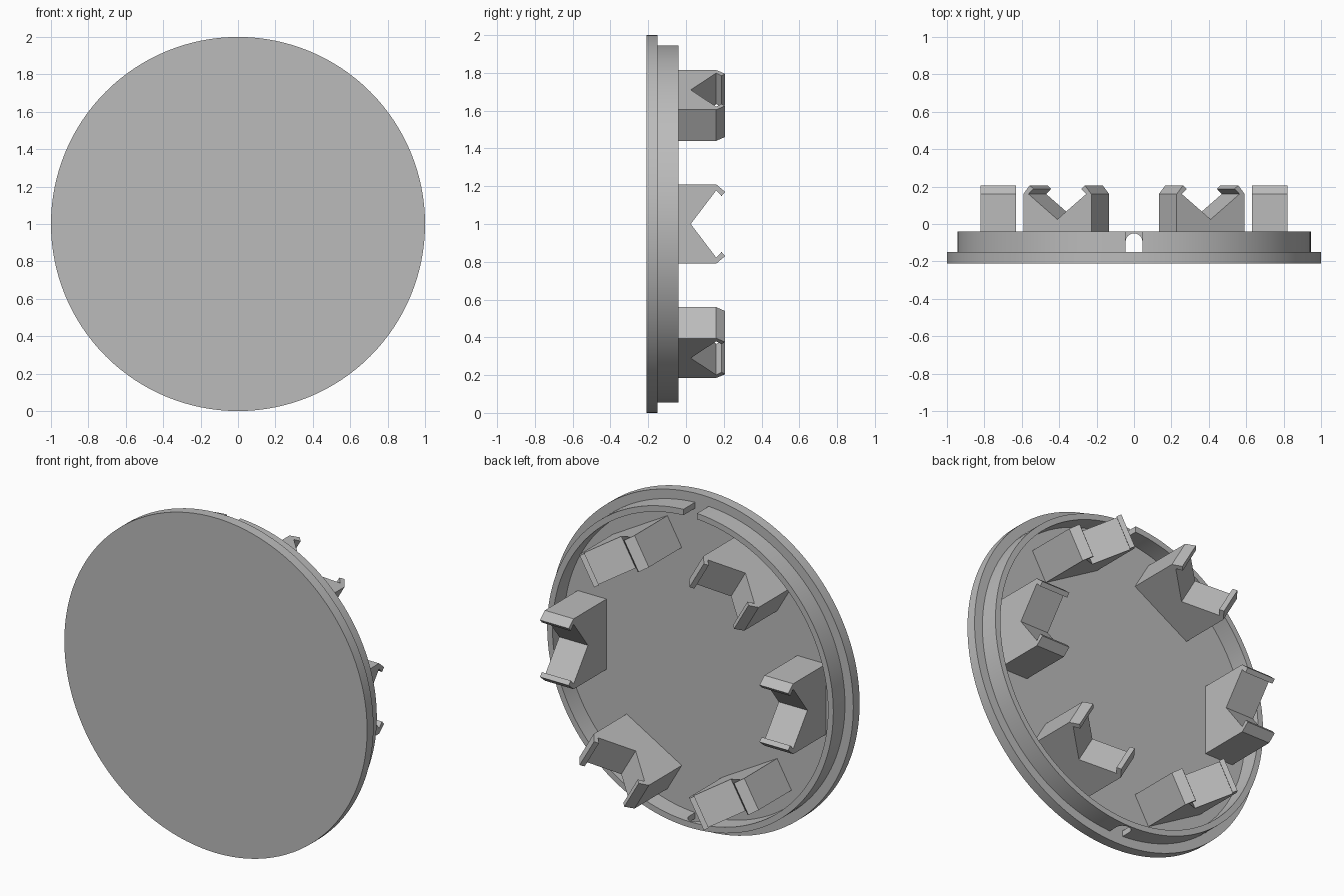
import bpy, bmesh, math
from mathutils import Matrix, Vector

if "Cube" in bpy.data.objects:
    bpy.data.objects.remove(bpy.data.objects["Cube"])

grey = bpy.data.materials.new("plain grey")
grey.use_nodes = True
grey.diffuse_color = (0.5, 0.5, 0.5, 1)
grey.node_tree.nodes["Principled BSDF"].inputs["Base Color"].default_value = (0.5, 0.5, 0.5, 1)

CENTRE = Vector((0, 0, 1))
FLOOR = -0.15      # back face of the plate


def make_object(name, bm):
    bmesh.ops.recalc_face_normals(bm, faces=bm.faces)
    mesh = bpy.data.meshes.new(name)
    bm.to_mesh(mesh)
    bm.free()
    mesh.materials.append(grey)
    obj = bpy.data.objects.new(name, mesh)
    bpy.context.collection.objects.link(obj)
    return obj


def lathe(name, profile, steps=128):
    """Closed (radius, y) profile turned about the y axis through CENTRE."""
    bm = bmesh.new()
    rings = []
    for i in range(steps):
        a = math.tau * i / steps
        rings.append([bm.verts.new(CENTRE + Vector((r * math.cos(a), y, r * math.sin(a))))
                      for r, y in profile])
    n = len(profile)
    for i in range(steps):
        here, there = rings[i], rings[(i + 1) % steps]
        for j in range(n):
            k = (j + 1) % n
            bm.faces.new((here[j], here[k], there[k], there[j]))
    return make_object(name, bm)


def prism(name, points, direction):
    """Flat polygon of 3D points, pushed along a direction."""
    bm = bmesh.new()
    face = bm.faces.new([bm.verts.new(p) for p in points])
    out = bmesh.ops.extrude_face_region(bm, geom=[face])
    moved = [v for v in out["geom"] if isinstance(v, bmesh.types.BMVert)]
    bmesh.ops.translate(bm, verts=moved, vec=direction)
    return make_object(name, bm)


def smooth(obj):
    bpy.ops.object.select_all(action="DESELECT")
    obj.select_set(True)
    bpy.context.view_layer.objects.active = obj
    bpy.ops.object.shade_smooth_by_angle(angle=math.radians(30))


# Round front plate
bm = bmesh.new()
bmesh.ops.create_cone(bm, cap_ends=True, segments=128, radius1=1, radius2=1, depth=0.06,
                      matrix=Matrix.Translation((0, FLOOR - 0.03, 1)) @ Matrix.Rotation(math.pi / 2, 4, "X"))
plate = make_object("front_plate", bm)

# Raised rim behind the plate
rim = lathe("rim", [(0.945, FLOOR), (0.945, -0.04), (0.91, -0.04), (0.91, FLOOR)])

# Open gap at the top of the rim, arched drain hole at the bottom
half = 0.045
gap = prism("top_gap_cutter", [(-half, -0.2, 1.8), (half, -0.2, 1.8), (half, 0, 1.8), (-half, 0, 1.8)], (0, 0, 0.3))
arch = [(-half, -0.2, -0.1), (half, -0.2, -0.1)]
arch += [(half * math.cos(math.pi * i / 12), -0.095 + half * math.sin(math.pi * i / 12), -0.1) for i in range(13)]
drain = prism("drain_cutter", arch, (0, 0, 0.3))
for cutter in (gap, drain):
    cutter.hide_render = True
    mod = rim.modifiers.new(cutter.name, "BOOLEAN")
    mod.operation = "DIFFERENCE"
    mod.solver = "EXACT"
    mod.object = cutter
    smooth(rim)
    bpy.ops.object.modifier_apply(modifier=mod.name)
    bpy.data.objects.remove(cutter)
smooth(plate)
smooth(rim)

# Six clips: a block with a V cut and a hooked lip on each arm
arm = [(0.21, FLOOR), (0.21, 0.16), (0.17, 0.207), (0.148, 0.188), (0.178, 0.16)]
profile = arm + [(0, 0.025)] + [(-t, y) for t, y in reversed(arm)]
for i in range(6):
    a = math.radians(60 * i)
    out = Vector((math.cos(a), 0, math.sin(a)))
    side = Vector((-math.sin(a), 0, math.cos(a)))
    points = [CENTRE + out * 0.63 + side * t + Vector((0, y, 0)) for t, y in profile]
    prism(f"clip_{i + 1}", points, out * 0.19)
